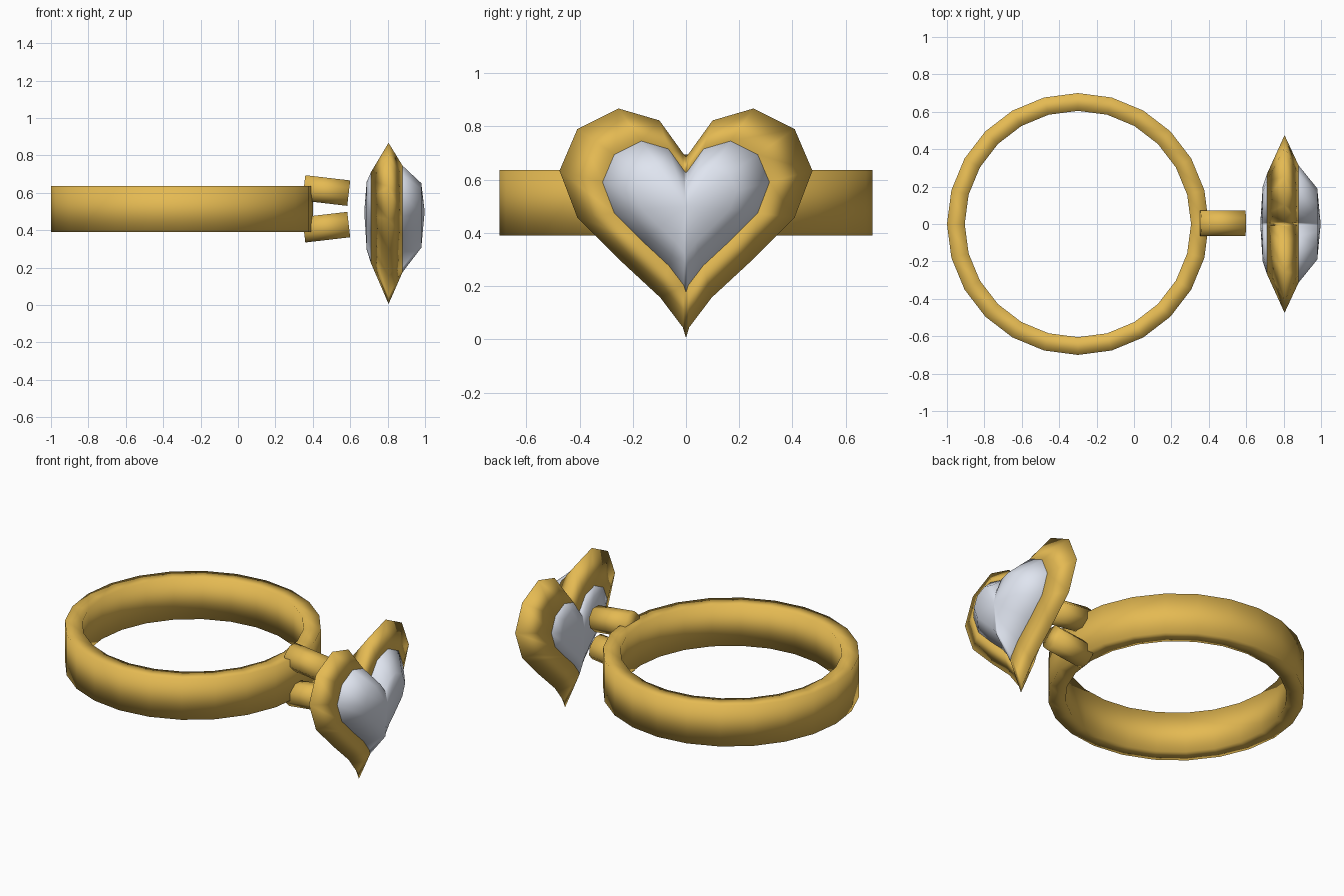
import bpy, math
from mathutils import Matrix, Vector

if "Cube" in bpy.data.objects:
    bpy.data.objects.remove(bpy.data.objects["Cube"])


def material(name, rgb):
    m = bpy.data.materials.new(name)
    m.diffuse_color = (*rgb, 1)
    m.use_nodes = True
    m.node_tree.nodes["Principled BSDF"].inputs["Base Color"].default_value = m.diffuse_color
    return m


GOLD = material("gold", (0.78, 0.49, 0.085))
GEM = material("gem", (0.74, 0.78, 0.87))


def make(name, verts, faces, mat):
    me = bpy.data.meshes.new(name)
    me.from_pydata([tuple(v) for v in verts], [], faces)
    me.materials.append(mat)
    me.polygons.foreach_set("use_smooth", [True] * len(me.polygons))
    ob = bpy.data.objects.new(name, me)
    bpy.context.collection.objects.link(ob)
    return ob


def bridge(rows, n, cyclic):
    """Quads between successive closed rows of n vertices."""
    faces = []
    for r in range(rows if cyclic else rows - 1):
        a, b = r * n, (r + 1) % rows * n
        faces += [(a + i, a + (i + 1) % n, b + (i + 1) % n, b + i) for i in range(n)]
    return faces


# Band: rectangular section swept round 24 sides
N = 24
verts = []
for r, z in [(0.605, 0.39), (0.70, 0.39), (0.70, 0.636), (0.605, 0.636)]:
    for i in range(N):
        t = math.tau * i / N
        verts.append((-0.3 + r * math.cos(t), r * math.sin(t), z))
make("ring_band", verts, bridge(4, N, True), GOLD)

# Heart outline, right half from bottom tip to top notch, then mirrored
half = [(0, 0.005), (0.012, 0.045), (0.097, 0.157), (0.247, 0.296), (0.408, 0.457),
        (0.475, 0.633), (0.408, 0.79), (0.254, 0.867), (0.10, 0.822), (0.012, 0.70), (0, 0.685)]
outline = half + [(-y, z) for y, z in half[-2:0:-1]]
H = len(outline)
ZC = 0.507


def heart_rows(sections):
    return [(x, y * s, ZC + (z - ZC) * s) for x, s in sections for y, z in outline]


# Gold heart setting: triangular section round the outline
make("heart_setting", heart_rows([(0.71, 0.56), (0.805, 1.0), (0.88, 0.66)]),
     bridge(3, H, True), GOLD)

# Heart gem: domed front and shallow domed back
sections = [(0.688, 0.42), (0.71, 0.56), (0.88, 0.66), (0.98, 0.40)]
verts = heart_rows(sections) + [(0.675, 0, 0.5), (0.998, 0, 0.5)]
faces = bridge(4, H, False)
back, front = 4 * H, 4 * H + 1
for i in range(H):
    j = (i + 1) % H
    faces.append((back, j, i))
    faces.append((front, 3 * H + i, 3 * H + j))
make("heart_gem", verts, faces, GEM)

# Two tilted prongs between band and heart
S = 8
for name, side in (("upper_prong", 1), ("lower_prong", -1)):
    a = Vector((0.352, 0.004, 0.514 + side * 0.112))
    b = Vector((0.592, 0.004, 0.514 + side * 0.084))
    rot = (b - a).to_track_quat('Z', 'Y').to_matrix()
    verts = []
    for c in (a, b):
        for i in range(S):
            t = math.tau * (i + 0.5) / S
            verts.append(c + rot @ Vector((0.074 * math.cos(t), 0.074 * math.sin(t), 0)))
    faces = bridge(2, S, False) + [tuple(reversed(range(S))), tuple(range(S, 2 * S))]
    make(name, verts, faces, GOLD)

# Consistent outward normals
import bmesh
for ob in bpy.context.collection.objects:
    bm = bmesh.new()
    bm.from_mesh(ob.data)
    bmesh.ops.recalc_face_normals(bm, faces=bm.faces)
    bm.to_mesh(ob.data)
    bm.free()
